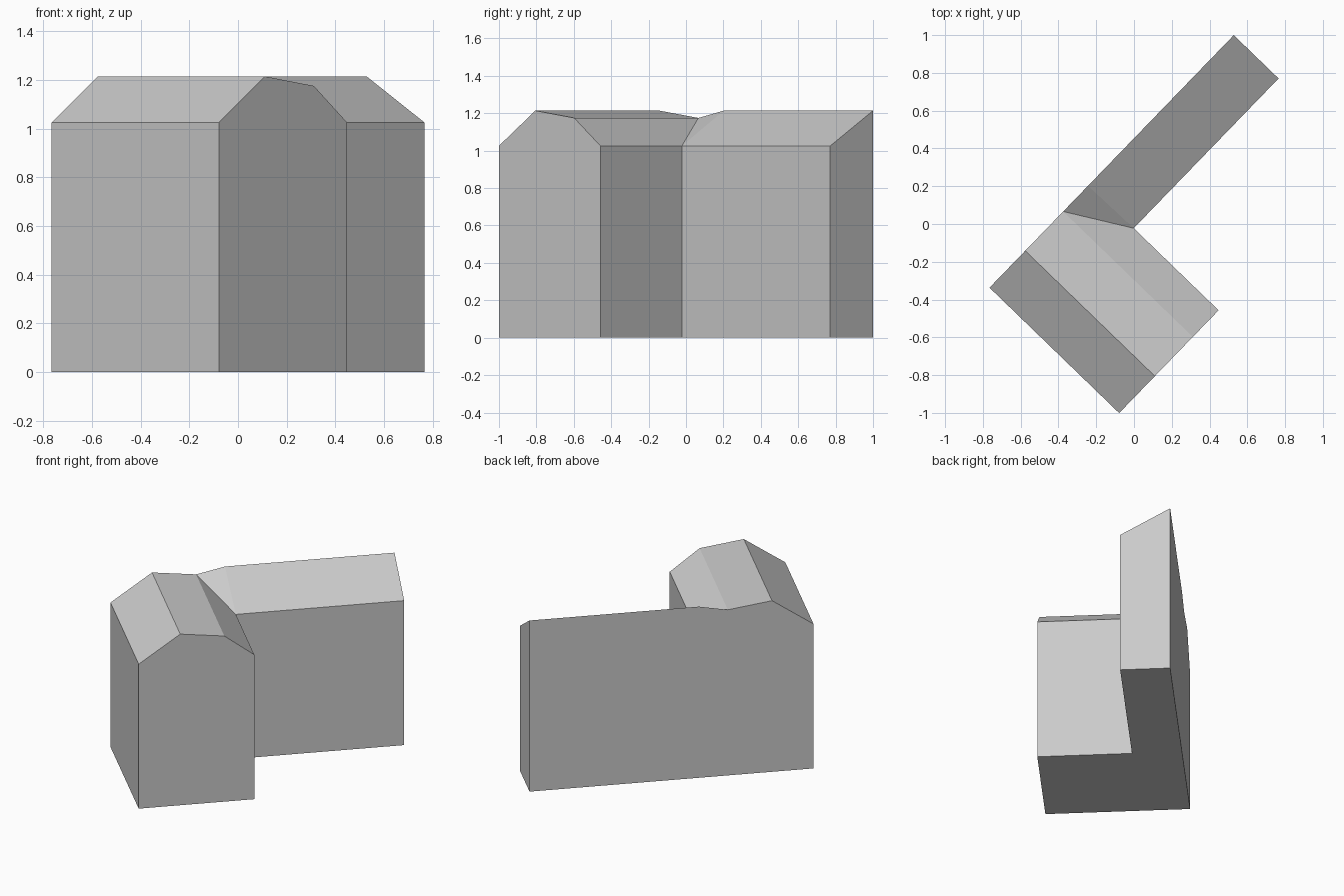
import bpy
import bmesh
import math
from mathutils import Matrix, Vector

cube = bpy.data.objects.get("Cube")
if cube:
    bpy.data.objects.remove(cube, do_unlink=True)

# Material
grey = bpy.data.materials.new("plain_grey")
grey.use_nodes = True
colour = (0.6, 0.6, 0.6, 1)
grey.diffuse_color = colour
grey.node_tree.nodes["Principled BSDF"].inputs["Base Color"].default_value = colour

# Dimensions: u runs along the long back wall, v runs away from it
LENGTH, WIDE, NARROW = 1.86, 0.955, 0.33
RIDGE, BREAK, CORNER, HIP = 0.272, 0.561, 0.757, 0.75
EAVE, SHOULDER, TOP = 1.025, 1.175, 1.214
PLACE = Matrix.Translation((-0.765, -0.337, 0)) @ Matrix.Rotation(math.radians(45.95), 4, "Z")


def point(u, v, z):
    return PLACE @ Vector((u, -v, z))


def build(name, polygons):
    bm = bmesh.new()
    for polygon in polygons:
        bm.faces.new([bm.verts.new(p) for p in polygon])
    bmesh.ops.remove_doubles(bm, verts=bm.verts, dist=0.0005)
    mesh = bpy.data.meshes.new(name)
    bm.to_mesh(mesh)
    bm.free()
    mesh.materials.append(grey)
    obj = bpy.data.objects.new(name, mesh)
    bpy.context.collection.objects.link(obj)
    return obj


def gable(v):
    """Roof profile of the wide wing at distance v from the back wall."""
    return [point(0, v, EAVE), point(RIDGE, v, TOP), point(BREAK, v, SHOULDER)]


# Top edge of each wall, anticlockwise around the building
front_top = gable(WIDE) + [point(CORNER, WIDE, EAVE)]
inner = point(CORNER, NARROW, EAVE)
far_eave = point(LENGTH, NARROW, EAVE)
far_top = point(LENGTH, 0, TOP)
hip_top = point(HIP, 0, TOP)
back_top = gable(0)
wall_tops = [
    [back_top[0], front_top[0]],
    front_top,
    [front_top[-1], inner],
    [inner, far_eave],
    [far_eave, far_top],
    [far_top, hip_top] + back_top[::-1],
]


def ground(p):
    return Vector((p.x, p.y, 0))


# Walls and floor
walls = [[ground(t[0]), ground(t[-1])] + t[::-1] for t in wall_tops]
floor = [ground(t[0]) for t in wall_tops][::-1]
build("walls", walls + [floor])

# Roof: wide wing slopes, the hip at the corner, then the narrow wing slope
wide_slopes = [[front_top[i], front_top[i + 1], back_top[i + 1], back_top[i]] for i in range(2)]
build("wide_wing_roof", wide_slopes + [[front_top[2], front_top[3], inner, back_top[2]]])
build("corner_hip", [[back_top[2], inner, hip_top]])
build("narrow_wing_roof", [[inner, far_eave, far_top, hip_top]])
